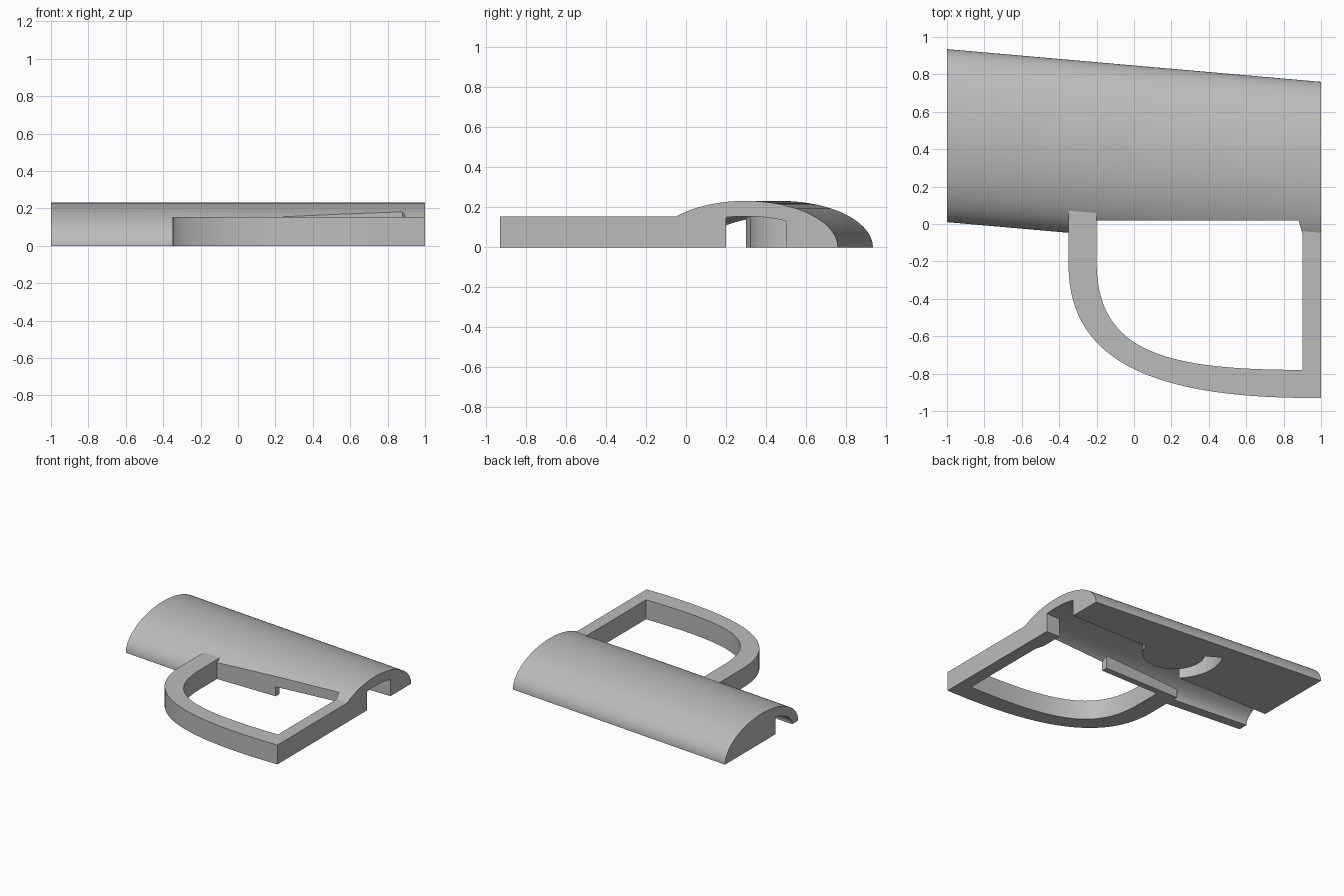
import bpy, bmesh, math
from mathutils.geometry import interpolate_bezier

old = bpy.data.objects.get("Cube")
if old:
    bpy.data.objects.remove(old, do_unlink=True)

grey = bpy.data.materials.new("plain_grey")
grey.use_nodes = True
colour = (0.5, 0.5, 0.5, 1)
grey.diffuse_color = colour
grey.node_tree.nodes["Principled BSDF"].inputs["Base Color"].default_value = colour


def prism(name, lower, upper):
    """Solid joining two matching outlines."""
    bm = bmesh.new()
    a = [bm.verts.new(p) for p in lower]
    b = [bm.verts.new(p) for p in upper]
    bm.faces.new(a)
    bm.faces.new(b)
    for i in range(len(a)):
        j = (i + 1) % len(a)
        bm.faces.new((a[i], a[j], b[j], b[i]))
    bmesh.ops.recalc_face_normals(bm, faces=bm.faces)
    mesh = bpy.data.meshes.new(name)
    bm.to_mesh(mesh)
    bm.free()
    mesh.materials.append(grey)
    ob = bpy.data.objects.new(name, mesh)
    bpy.context.collection.objects.link(ob)
    return ob


def plate(name, outline, z0, z1):
    return prism(name, [(x, y, z0) for x, y in outline],
                 [(x, y, z1) for x, y in outline])


def section(x, half, height, floor=None, steps=64):
    """Half ellipse across the body, drifting sideways along x."""
    mid = 0.385 - 0.0875 * x
    pts = []
    for i in range(steps + 1):
        a = math.pi * i / steps
        pts.append((x, mid + half * math.cos(a), height * math.sin(a)))
    if floor is not None:
        pts += [(x, mid - half, floor), (x, mid + half, floor)]
    return pts


def combine(target, other, operation):
    mod = target.modifiers.new(operation, 'BOOLEAN')
    mod.operation = operation
    mod.solver = 'EXACT'
    mod.object = other
    other.hide_render = True
    bpy.context.view_layer.objects.active = target
    bpy.ops.object.modifier_apply(modifier=mod.name)
    bpy.data.objects.remove(other, do_unlink=True)


def arc(cx, cy, r, start, end, steps=28):
    angles = [math.radians(start + (end - start) * i / steps) for i in range(steps + 1)]
    return [(cx + r * math.cos(a), cy + r * math.sin(a)) for a in angles]


def bezier(*p):
    p = [(x, y, 0) for x, y in p]
    return [(v.x, v.y) for v in interpolate_bezier(*p, 32)]


# Domed body
body = prism("domed_body", section(-1, 0.4625, 0.232), section(1, 0.4625, 0.232))

# Channel under the dome, curling round a disc-shaped boss
channel = prism("channel_cutter", section(-1.1, 0.385, 0.155, -0.1),
                section(1.1, 0.385, 0.155, -0.1))
plan = [(-1.2, -0.2), (-0.35, -0.2), (-0.35, 0.07), (0.32, 0.07), (0.32, -0.2),
        (0.88, -0.2), (0.88, 0.2), (1.2, 0.2), (1.2, 0.5)]
plan += arc(0.08, 0.55, 0.23, -12.6, -210)
plan += arc(0.08, 0.55, 0.36, 150, 224)
plan += [(-1.2, 0.3)]
combine(channel, plate("channel_plan", plan, -0.2, 0.4), 'INTERSECT')
combine(body, channel, 'DIFFERENCE')

# Straight trim of the rim inside the guard opening
trim = [(-0.2, -0.4), (-0.2, 0.02), (0.88, 0.02), (0.9, -0.05), (0.9, -0.4)]
combine(body, plate("rim_trim", trim, -0.2, 0.4), 'DIFFERENCE')

# Curved guard loop
outer = bezier((-0.35, -0.22), (-0.35, -0.74), (0.12, -0.93), (0.95, -0.93))
inner = bezier((-0.2, -0.2), (-0.2, -0.68), (0.15, -0.78), (0.9, -0.78))
loop = [(-0.35, 0.07)] + outer + [(1, -0.93), (1, 0.1), (0.9, 0.1)]
loop += inner[::-1] + [(-0.2, 0.07)]
combine(body, plate("guard_loop", loop, 0, 0.155), 'UNION')

# Smooth the curves, keep the cut edges sharp
body.name = "body_with_guard"
bpy.ops.object.select_all(action='DESELECT')
body.select_set(True)
bpy.context.view_layer.objects.active = body
bpy.ops.object.shade_smooth_by_angle(angle=math.radians(25))
